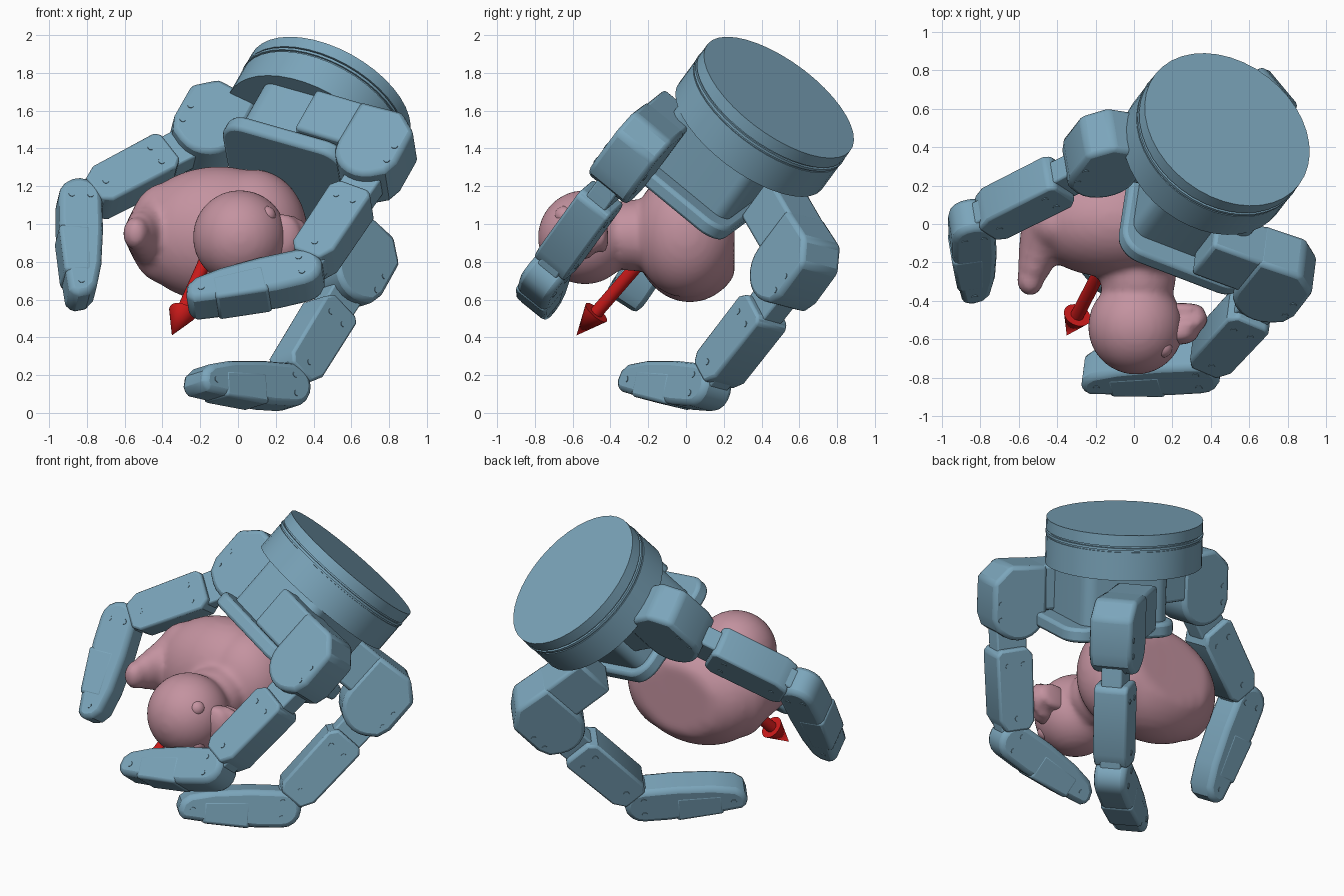
import bpy, bmesh
from math import sin, cos, pi, radians
from mathutils import Matrix, Vector

if "Cube" in bpy.data.objects:
    bpy.data.objects.remove(bpy.data.objects["Cube"])


def material(name, rgb):
    m = bpy.data.materials.new(name)
    m.diffuse_color = (*rgb, 1)
    m.use_nodes = True
    m.node_tree.nodes["Principled BSDF"].inputs["Base Color"].default_value = m.diffuse_color
    return m


STEEL = material("steel_blue", (0.20, 0.38, 0.50))
PINK = material("pink", (0.55, 0.29, 0.35))
RED = material("red", (0.6, 0.01, 0.01))


def finish(name, bm, mat, bevel=0.0, angle=35):
    bmesh.ops.recalc_face_normals(bm, faces=bm.faces)
    me = bpy.data.meshes.new(name)
    bm.to_mesh(me)
    bm.free()
    me.materials.append(mat)
    ob = bpy.data.objects.new(name, me)
    bpy.context.collection.objects.link(ob)
    bpy.ops.object.select_all(action='DESELECT')
    ob.select_set(True)
    bpy.context.view_layer.objects.active = ob
    bpy.ops.object.shade_smooth_by_angle(angle=radians(angle))
    if bevel:
        b = ob.modifiers.new("bevel", 'BEVEL')
        b.width, b.segments, b.limit_method = bevel, 2, 'ANGLE'
        b.angle_limit = radians(40)
    return ob


def frame(origin, x, y):
    m = Matrix((x, y, x.cross(y))).transposed().to_4x4()
    m.translation = origin
    return m


def prism(name, pts, width, mat4, bevel=0.02, z0=None):
    """Extrude a flat profile, centred on its plane unless z0 is given."""
    z0 = -width / 2 if z0 is None else z0
    bm = bmesh.new()
    f = bm.faces.new([bm.verts.new((x, y, z0)) for x, y in pts])
    ext = bmesh.ops.extrude_face_region(bm, geom=[f])
    vs = [v for v in ext['geom'] if isinstance(v, bmesh.types.BMVert)]
    bmesh.ops.translate(bm, verts=vs, vec=(0, 0, width))
    bm.transform(mat4)
    return finish(name, bm, STEEL, bevel)


def arc(cx, cy, r, a0, a1, n=8):
    return [(cx + r * cos(radians(a0 + (a1 - a0) * i / n)),
             cy + r * sin(radians(a0 + (a1 - a0) * i / n))) for i in range(n + 1)]


def round_rect(x, y, r):
    return (arc(x - r, y - r, r, 0, 90) + arc(r - x, y - r, r, 90, 180)
            + arc(r - x, r - y, r, 180, 270) + arc(x - r, r - y, r, 270, 360))


def cone(name, r1, r2, p0, p1, mat, sides=40):
    d = p1 - p0
    bm = bmesh.new()
    bmesh.ops.create_cone(bm, cap_ends=True, segments=sides, radius1=r1, radius2=r2, depth=d.length)
    bm.transform(Matrix.Translation((p0 + p1) / 2) @ d.to_track_quat('Z', 'Y').to_matrix().to_4x4())
    return finish(name, bm, mat)


# hand frame: origin at the wrist face, local z along the hand axis
axis = Vector((0.415, 0.54, 0.733)).normalized()
hx = Vector((-0.891, -0.002, 0.453))
hx = (hx - axis * hx.dot(axis)).normalized()
hy = axis.cross(hx)
HAND = frame(Vector((0.485, 0.492, 1.67)), hx, hy)


def hp(x, y, z):
    return HAND @ Vector((x, y, z))


# wrist drum with grooves
for name, r1, r2, z0, z1 in (("wrist_cap", .472, .472, -.07, 0), ("wrist_groove", .46, .46, -.08, -.07),
                             ("wrist_ring", .475, .475, -.095, -.08), ("wrist_groove", .465, .465, -.105, -.095),
                             ("wrist_drum", .472, .472, -.28, -.105)):
    cone(name, r1, r2, hp(0, 0, z0), hp(0, 0, z1), STEEL)

# palm block and palm plate
turn = Matrix.Rotation(radians(-23), 4, 'Z')
prism("palm_block", round_rect(.28, .29, .08), .48, HAND @ Matrix.Translation((-.02, .10, 0)) @ turn, .01, -.65)
prism("palm_plate", round_rect(.36, .37, .13), .09, HAND @ Matrix.Translation((-.04, .14, 0)) @ turn, .02, -.695)

# profiles of the finger parts, drawn in the bending plane
HOUSING = [(.12, -.05), (.15, .03), (.15, .25), (.04, .35), (-.20, .34)] \
    + arc(-.03, .06, .175, 180, 300)
NECK = [(-.05, .06), (-.05, .34), (-.46, .34), (-.46, .06)]
TONGUE = arc(0, 0, .10, 90, 270) + arc(.76, 0, .085, -90, 90)
LINK = [(.17, -.09), (.20, -.12), (.60, -.115), (.68, -.07), (.68, .08), (.63, .115), (.22, .12), (.17, .08)]
TIP = arc(0, 0, .115, 90, 270) + [(.15, -.12), (.40, -.105), (.59, -.085), (.62, -.065), (.625, -.03),
                                  (.61, .025), (.56, .065), (.42, .095), (.20, .113)]
PAD = [(.19, .05), (.19, -.125), (.48, -.105), (.48, .04)]


def finger(tag, root, azimuth, bend1, bend2):
    f = hx * cos(radians(azimuth)) + hy * sin(radians(azimuth))
    j1 = hp(*root)
    base = frame(j1, f, axis)
    prism(tag + "_housing", HOUSING, .265, base, .025)
    prism(tag + "_neck", NECK, .25, base, .02)

    def limb(origin, deg):
        d = f * cos(radians(deg)) - axis * sin(radians(deg))
        inner = -f * sin(radians(deg)) - axis * cos(radians(deg))
        return d, frame(origin, d, inner)

    d1, m1 = limb(j1, bend1)
    prism(tag + "_tongue", TONGUE, .13, m1, .01)
    prism(tag + "_link", LINK, .21, m1, .015)
    d2, m2 = limb(j1 + d1 * .76, bend2)
    prism(tag + "_tip", TIP, .20, m2, .03)
    prism(tag + "_tip_cover", PAD, .204, m2, .02)
    # screw heads on the sides
    for m, w, spots in ((m1, .21, ((.27, .05), (.27, -.05), (.6, 0))),
                        (m2, .20, ((.0, .05), (.0, -.05), (.54, -.02))),
                        (base, .265, ((.1, .02), (.1, .12)))):
        for x, y in spots:
            a, b = Vector((x, y, -w / 2 - .004)), Vector((x, y, w / 2 + .004))
            cone(tag + "_screw", .017, .017, m @ a, m @ b, STEEL, 12)


finger("left_finger", (.505, -.135, -.575), -7, 60, 117)
finger("front_finger", (-.40, .57, -.66), 158, 94, 145)
finger("back_finger", (-.56, -.48, -.675), 208, 92, 143)


# toy bird lying with its head toward the front
def blobs(name, items, remesh=True):
    bm = bmesh.new()
    for c, r in items:
        m = Matrix.Translation(c) @ Matrix.Diagonal((*r, 1))
        bmesh.ops.create_uvsphere(bm, u_segments=32, v_segments=20, radius=1, matrix=m)
    for v in bm.verts:
        v.co.y = min(v.co.y, .257)
    ob = finish(name, bm, PINK, 0, 60)
    if remesh:
        r = ob.modifiers.new("merge", 'REMESH')
        r.mode, r.voxel_size, r.use_smooth_shade = 'VOXEL', .02, True
        s = ob.modifiers.new("soften", 'SMOOTH')
        s.factor, s.iterations = .5, 8
    return ob


body = [((-.10, .02, .945), (.46, .30, .36)), ((.08, .0, .95), (.29, .28, .34)),
        ((.02, -.27, .94), (.20, .22, .19)), ((.01, -.535, .93), (.25, .25, .25))]
for i in range(8):
    t = i / 7
    body.append(((-.38 - .16 * t, .0 - .29 * t * t, .95), (.20 - .13 * t, .17 - .085 * t, .27 - .18 * t)))
blobs("bird_body", body)
blobs("bird_beak", [((.23, -.57, .93), (.11, .06, .13)), ((.27, -.52, .93), (.11, .04, .12)),
                    ((.335, -.49, .93), (.05, .035, .085)), ((.25, -.44, .93), (.12, .03, .09))])
blobs("bird_eyes", [((.15, -.645, .93 + s * .115), (.05, .05, .05)) for s in (-1, 1)], False)

# arrow
tip = Vector((-.35, -.58, .41))
back = Vector((.32, .62, .714)).normalized()
cone("arrow_head", .073, 0, tip + back * .17, tip, RED, 24)
cone("arrow_shaft", .035, .035, tip + back * .8, tip + back * .17, RED, 24)
